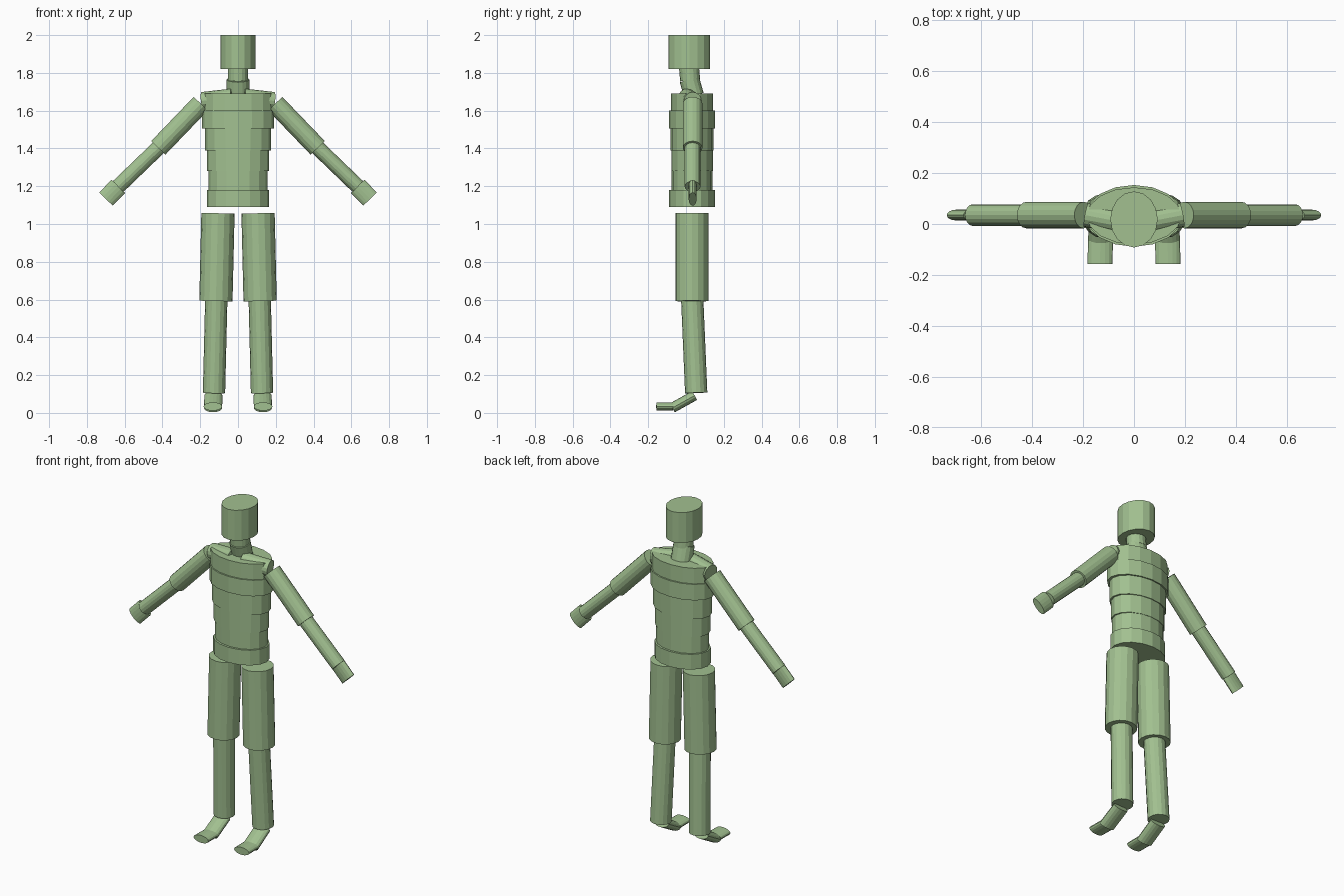
import bpy, bmesh, math
from mathutils import Vector

if "Cube" in bpy.data.objects:
    bpy.data.objects.remove(bpy.data.objects["Cube"])

SIDES = 16
green = bpy.data.materials.new("sage green")
green.diffuse_color = (0.36, 0.53, 0.28, 1)
green.use_nodes = True
green.node_tree.nodes["Principled BSDF"].inputs["Base Color"].default_value = green.diffuse_color


def tube(name, a, b, rw, rd, depth_axis=(0, 1, 0)):
    """Capped elliptical cylinder from a to b; rd is the radius along depth_axis."""
    a, b = Vector(a), Vector(b)
    axis = (b - a).normalized()
    d = Vector(depth_axis)
    d = (d - axis * d.dot(axis)).normalized()
    w = axis.cross(d)
    bm = bmesh.new()
    rings = []
    for c in (a, b):
        rings.append([bm.verts.new(c + w * rw * math.cos(t) + d * rd * math.sin(t))
                      for t in (2 * math.pi * i / SIDES for i in range(SIDES))])
    for i in range(SIDES):
        j = (i + 1) % SIDES
        bm.faces.new((rings[0][i], rings[0][j], rings[1][j], rings[1][i]))
    for r in rings:
        bm.faces.new(r)
    bmesh.ops.recalc_face_normals(bm, faces=bm.faces)
    me = bpy.data.meshes.new(name)
    bm.to_mesh(me)
    bm.free()
    me.materials.append(green)
    ob = bpy.data.objects.new(name, me)
    bpy.context.collection.objects.link(ob)
    return ob


# Head and two-part neck
tube("head", (0, 0.018, 1.82), (0, 0.018, 2.0), 0.093, 0.11)
tube("upper_neck", (0, 0.022, 1.76), (0, 0.016, 1.83), 0.054, 0.053)
tube("lower_neck", (0, 0.042, 1.68), (0, 0.018, 1.765), 0.06, 0.053)

# Stacked torso segments: name, bottom, top, half width, half depth
for name, z0, z1, rx, ry in (
        ("chest_top", 1.60, 1.692, 0.186, 0.112),
        ("chest", 1.505, 1.60, 0.191, 0.121),
        ("ribs", 1.39, 1.505, 0.176, 0.114),
        ("waist", 1.28, 1.39, 0.165, 0.110),
        ("belly", 1.18, 1.28, 0.157, 0.108),
        ("hips", 1.09, 1.18, 0.165, 0.121)):
    tube(name, (0, 0.032, z0), (0, 0.032, z1), rx, ry)

# Limbs, mirrored left and right
for side, s in (("right", -1), ("left", 1)):
    def limb(part, a, b, rw, rd, depth_axis=(0, 1, 0)):
        tube(f"{side}_{part}", (s * a[0], a[1], a[2]), (s * b[0], b[1], b[2]), rw, rd, depth_axis)

    # Arm
    limb("collar", (0.03, 0.005, 1.67), (0.188, 0.035, 1.652), 0.047, 0.047)
    limb("upper_arm", (0.197, 0.035, 1.637), (0.422, 0.035, 1.403), 0.052, 0.052)
    limb("forearm", (0.42, 0.035, 1.405), (0.635, 0.035, 1.198), 0.04, 0.042)
    limb("hand", (0.634, 0.035, 1.199), (0.699, 0.035, 1.132), 0.05, 0.021)
    # Leg
    limb("thigh", (0.106, 0.031, 1.057), (0.117, 0.031, 0.592), 0.088, 0.087)
    limb("shin", (0.115, 0.033, 0.60), (0.127, 0.054, 0.106), 0.059, 0.059)
    # Flat foot and toes
    limb("foot", (0.13, 0.045, 0.092), (0.132, -0.072, 0.027), 0.048, 0.027, (0, 0, 1))
    limb("toes", (0.132, -0.068, 0.034), (0.133, -0.157, 0.034), 0.049, 0.022, (0, 0, 1))
